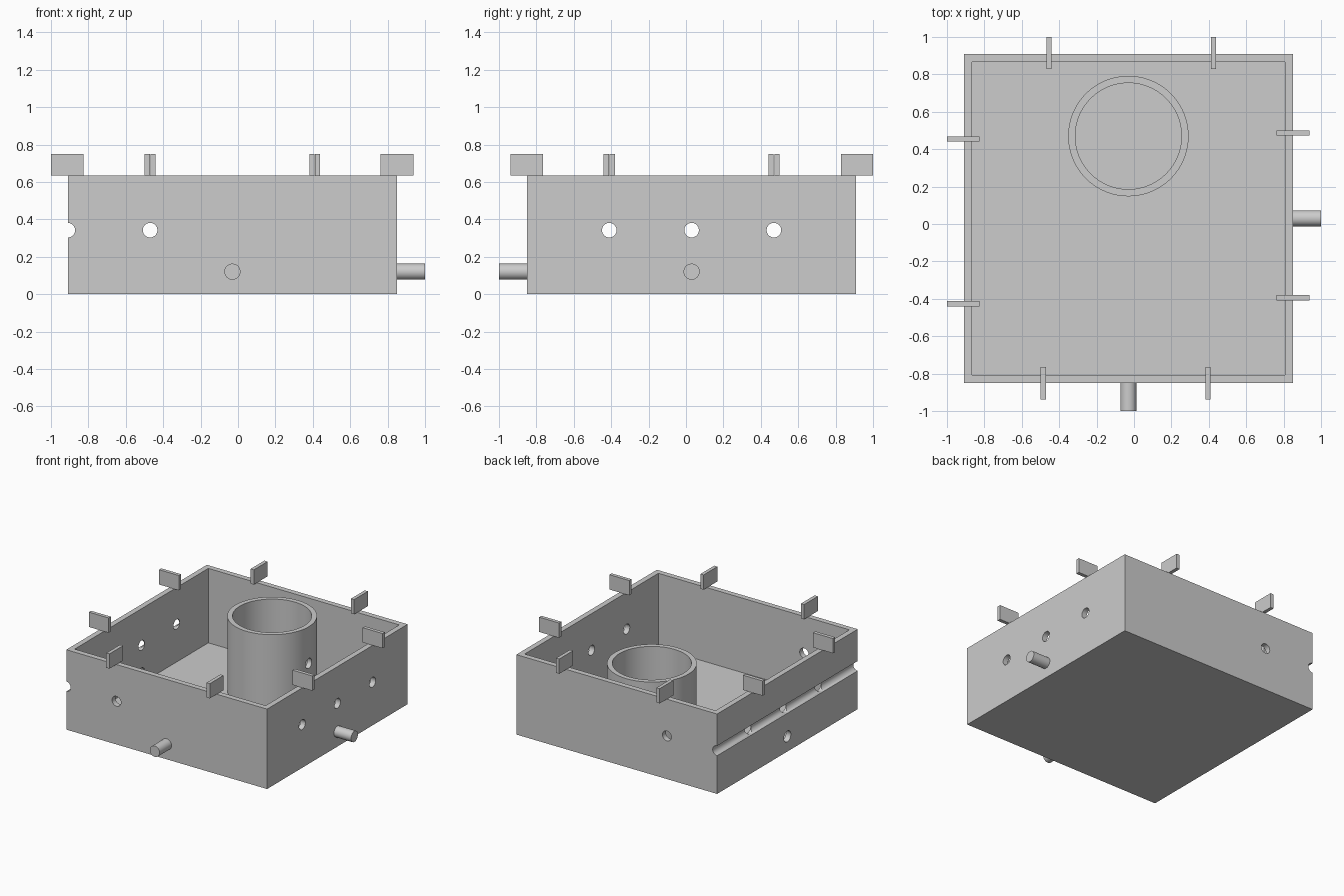
import bpy, math
from mathutils import Vector

if "Cube" in bpy.data.objects:
    bpy.data.objects.remove(bpy.data.objects["Cube"], do_unlink=True)

grey = bpy.data.materials.new("plain grey")
grey.use_nodes = True
colour = (0.604, 0.604, 0.604, 1)
grey.diffuse_color = colour
grey.node_tree.nodes["Principled BSDF"].inputs["Base Color"].default_value = colour

CX, CY = -0.03, 0.03          # middle of the box
HALF, WALL, TOP = 0.88, 0.043, 0.633
HOLE_Z, HOLE_R = 0.342, 0.039
PEG_Z, PEG_R = 0.12, 0.043
SPACING = 0.44
TUBE_Y = CY + SPACING


def box(name, low, high):
    low, high = Vector(low), Vector(high)
    bpy.ops.mesh.primitive_cube_add(size=1, location=(low + high) / 2)
    ob = bpy.context.object
    ob.name = name
    ob.scale = high - low
    bpy.ops.object.transform_apply(location=False, rotation=False, scale=True)
    ob.data.materials.append(grey)
    return ob


def rod(name, start, end, radius, sides=48):
    start, end = Vector(start), Vector(end)
    bpy.ops.mesh.primitive_cylinder_add(
        vertices=sides, radius=radius, depth=(end - start).length, location=(start + end) / 2)
    ob = bpy.context.object
    ob.name = name
    ob.rotation_euler = (end - start).to_track_quat('Z', 'Y').to_euler()
    ob.data.materials.append(grey)
    return ob


def cut(ob, cutter):
    mod = ob.modifiers.new("cut", 'BOOLEAN')
    mod.operation = 'DIFFERENCE'
    mod.solver = 'EXACT'
    mod.object = cutter
    bpy.ops.object.select_all(action='DESELECT')
    bpy.context.view_layer.objects.active = ob
    ob.select_set(True)
    bpy.ops.object.modifier_apply(modifier=mod.name)


def smooth(ob):
    bpy.ops.object.select_all(action='DESELECT')
    bpy.context.view_layer.objects.active = ob
    ob.select_set(True)
    bpy.ops.object.shade_smooth_by_angle(angle=math.radians(30))


# Open tray and the tube standing on its floor
tray = box("tray", (CX - HALF, CY - HALF, 0), (CX + HALF, CY + HALF, TOP))
inner = HALF - WALL
cavity = box("cavity_cutter", (CX - inner, CY - inner, WALL), (CX + inner, CY + inner, 1))
tube = rod("tube", (CX, TUBE_Y, WALL), (CX, TUBE_Y, TOP), 0.322, 96)
bore = rod("bore_cutter", (CX, TUBE_Y, 0), (CX, TUBE_Y, 1), 0.284, 96)
cut(tray, cavity)
cut(tube, bore)

# Holes running across, one hole front to back, side groove and peg socket
cross = [rod("cross_cutter", (-1.2, CY + i * SPACING, HOLE_Z), (1.2, CY + i * SPACING, HOLE_Z), HOLE_R)
         for i in (-1, 0, 1)]
long_hole = rod("long_cutter", (CX - SPACING, -1.2, HOLE_Z), (CX - SPACING, 1.2, HOLE_Z), HOLE_R)
groove = rod("groove_cutter", (CX - HALF, -1.2, HOLE_Z), (CX - HALF, 1.2, HOLE_Z), HOLE_R)
socket = rod("socket_cutter", (-1.2, CY, PEG_Z), (CX - inner + 0.05, CY, PEG_Z), PEG_R)
for cutter in cross + [long_hole, groove, socket]:
    cut(tray, cutter)
cut(tube, cross[2])
for cutter in cross + [long_hole, groove, socket, cavity, bore]:
    bpy.data.objects.remove(cutter, do_unlink=True)
smooth(tray)
smooth(tube)

# Locating pegs
smooth(rod("front_peg", (CX, CY - HALF, PEG_Z), (CX, -1, PEG_Z), PEG_R))
smooth(rod("left_peg", (CX + HALF, CY, PEG_Z), (1, CY, PEG_Z), PEG_R))

# Upright tabs along the rim, a pair per wall
T, TAB_TOP = 0.014, 0.75
for side in (-1, 1):
    for i in (-1, 1):
        # the pairs on opposite walls are offset by about one tab thickness
        y = CY + i * SPACING + side * 0.016
        x = CX + i * SPACING + side * 0.015
        x0 = -1 if side < 0 else 0.763
        y0 = -0.937 if side < 0 else 0.828
        end = "rear" if i > 0 else "front"
        hand = "left" if i > 0 else "right"
        box(("left_" if side > 0 else "right_") + end + "_tab",
            (x0, y - T, TOP), (x0 + 0.174, y + T, TAB_TOP))
        box(("back_" if side > 0 else "front_") + hand + "_tab",
            (x - T, y0, TOP), (x + T, y0 + 0.172, TAB_TOP))
